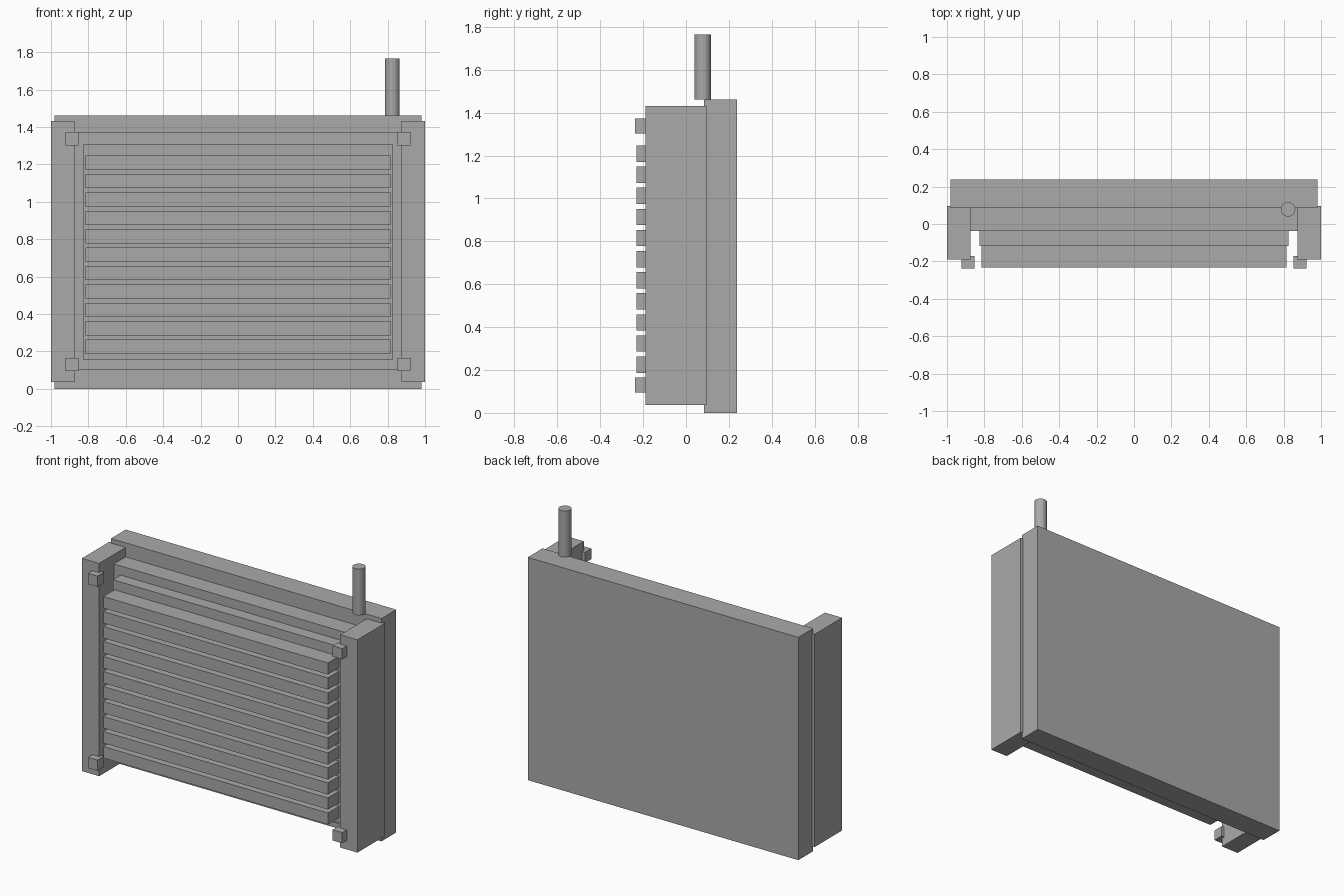
import bpy

cube = bpy.data.objects.get("Cube")
if cube:
    bpy.data.objects.remove(cube, do_unlink=True)

grey = bpy.data.materials.new("plain_grey")
grey.use_nodes = True
colour = (0.4, 0.4, 0.4, 1)
grey.diffuse_color = colour
grey.node_tree.nodes["Principled BSDF"].inputs["Base Color"].default_value = colour


def box(name, x, y, z):
    """Box spanning the given (low, high) ranges."""
    spans = (x, y, z)
    bpy.ops.mesh.primitive_cube_add(size=1, location=[(a + b) / 2 for a, b in spans])
    ob = bpy.context.object
    ob.name = name
    ob.scale = [b - a for a, b in spans]
    bpy.ops.object.transform_apply(location=False, rotation=False, scale=True)
    ob.data.materials.append(grey)
    return ob


# Stepped body: back case, middle panel, front panel
box("back_case", (-0.982, 0.982), (0.085, 0.238), (0, 1.462))
box("middle_panel", (-0.88, 0.88), (-0.037, 0.09), (0.1, 1.37))
box("front_panel", (-0.826, 0.826), (-0.117, -0.03), (0.155, 1.31))

# Horizontal slats
for i in range(11):
    z = 0.225 + i * 0.0984
    box(f"slat_{i + 1}", (-0.815, 0.815), (-0.232, -0.11), (z - 0.038, z + 0.038))

# Side posts with square knobs at top and bottom
for side, s in (("left", 1), ("right", -1)):
    box(side + "_post", sorted((s * 0.875, s)), (-0.19, 0.095), (0.036, 1.432))
    for level, z in (("lower", 0.13), ("upper", 1.337)):
        box(f"{side}_{level}_knob", sorted((s * 0.854, s * 0.923)),
            (-0.238, -0.17), (z - 0.035, z + 0.035))

# Upright pipe on the top edge
bpy.ops.mesh.primitive_cylinder_add(vertices=16, radius=0.039, depth=0.304,
                                    location=(0.824, 0.078, 1.613))
pipe = bpy.context.object
pipe.name = "pipe"
pipe.data.materials.append(grey)
